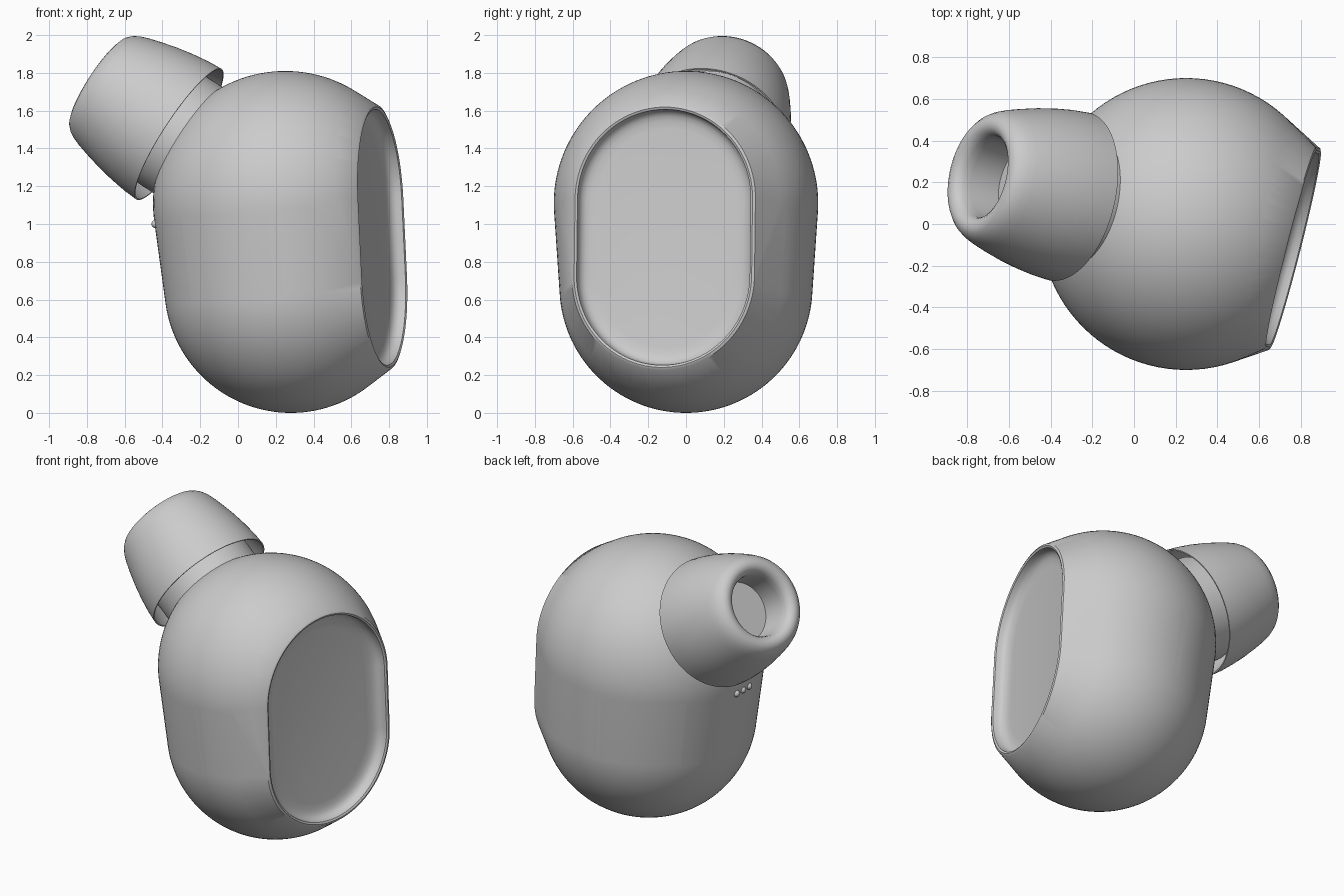
import bpy, bmesh, math
from mathutils import Vector, Matrix

if "Cube" in bpy.data.objects:
    bpy.data.objects.remove(bpy.data.objects["Cube"])


def finish(bm, name, angle=35):
    bmesh.ops.recalc_face_normals(bm, faces=bm.faces[:])
    mesh = bpy.data.meshes.new(name)
    bm.to_mesh(mesh)
    bm.free()
    ob = bpy.data.objects.new(name, mesh)
    bpy.context.collection.objects.link(ob)
    bpy.ops.object.select_all(action='DESELECT')
    ob.select_set(True)
    bpy.context.view_layer.objects.active = ob
    bpy.ops.object.shade_smooth_by_angle(angle=math.radians(angle))
    return ob


def skin(bm, rings, close=False):
    # quads between successive rings of vertices
    pairs = list(zip(rings, rings[1:])) + ([(rings[-1], rings[0])] if close else [])
    for a, b in pairs:
        n = len(a)
        for i in range(n):
            j = (i + 1) % n
            bm.faces.new((a[i], a[j], b[j], b[i]))


# Frame of the tilted outer face
U = Vector((0.25, 0.98, 0)).normalized()
N = U.cross(Vector((-0.05, 0, 1))).normalized()
V = N.cross(U)
FACE = Vector((0.765, -0.12, 0.93))


def stadium(inset, depth, n=48):
    r, half, pts = 0.505 - inset, 0.205, []
    for side in (1, -1):
        for i in range(n + 1):
            a = math.pi * i / n + (0 if side == 1 else math.pi)
            pts.append(FACE + U * r * math.cos(a)
                       + V * (r * math.sin(a) + side * half) + N * depth)
    return pts


# Shell: tapered capsule hulled out to the rounded rim of the face
bm = bmesh.new()
TOP = Vector((0.25, 0, 1.11))
for centre, radius in ((TOP, 0.70), (Vector((0.28, 0, 0.67)), 0.67)):
    bmesh.ops.create_uvsphere(bm, u_segments=96, v_segments=64, radius=radius,
                              matrix=Matrix.Translation(centre))
bmesh.ops.delete(bm, geom=[v for v in bm.verts if (v.co - FACE).dot(N) > -0.03],
                 context='VERTS')
bmesh.ops.delete(bm, geom=bm.edges[:], context='EDGES_FACES')
pts = [v.co.copy() for v in bm.verts]
bm.free()
bm = bmesh.new()
# the edges-only deletion may drop loose points, so sample again when needed
if not pts:
    for centre, radius in ((TOP, 0.70), (Vector((0.28, 0, 0.67)), 0.67)):
        for i in range(65):
            p = math.pi * i / 64
            for k in range(96 if 0 < i < 64 else 1):
                a = math.tau * k / 96
                co = centre + radius * Vector((math.sin(p) * math.cos(a),
                                               math.sin(p) * math.sin(a), math.cos(p)))
                if (co - FACE).dot(N) < -0.03:
                    pts.append(co)
for inset, depth in ((0, -0.02), (0.006, -0.006), (0.02, 0)):
    pts += stadium(inset, depth)
for p in pts:
    bm.verts.new(p)
bmesh.ops.convex_hull(bm, input=bm.verts[:])
bmesh.ops.delete(bm, geom=[v for v in bm.verts if not v.link_faces], context='VERTS')
cap = [f for f in bm.faces if all((v.co - FACE).dot(N) > -1e-4 for v in f.verts)]
bmesh.ops.delete(bm, geom=cap, context='FACES')
finish(bm, "shell")

# Recessed touch panel with a filleted floor
bm = bmesh.new()
rings = [[bm.verts.new(p) for p in stadium(i, d)] for i, d in (
    (0.02, 0), (0.032, -0.006), (0.036, -0.035), (0.046, -0.055),
    (0.065, -0.068), (0.09, -0.076), (0.13, -0.08))]
skin(bm, rings)
bm.faces.new(rings[-1])
ob = finish(bm, "touch_panel")
if ob.data.polygons[-1].normal.dot(N) < 0:
    ob.data.flip_normals()

# Ear tip and nozzle, turned around an axis leaving the upper sphere
AXIS = Vector((-0.82, 0.20, 0.535)).normalized()
BASE = Vector((-0.312, 0.132, 1.475))
ROT = AXIS.to_track_quat('Z', 'Y')


def lathe(name, profile, close, n=96):
    bm = bmesh.new()
    rings = [[bm.verts.new(BASE + ROT @ Vector((r * math.cos(math.tau * k / n),
                                               r * math.sin(math.tau * k / n), t)))
              for k in range(n)] for t, r in profile]
    skin(bm, rings, close)
    if not close:
        bm.faces.new(rings[-1])
        bm.faces.new(rings[0])
    return finish(bm, name)


lathe("ear_tip", [
    (0, 0.405), (0.0, 0.413), (0.08, 0.408), (0.17, 0.396), (0.26, 0.379), (0.35, 0.357),
    (0.42, 0.337), (0.46, 0.322), (0.49, 0.305), (0.512, 0.283), (0.522, 0.258),
    (0.518, 0.232), (0.503, 0.212), (0.48, 0.2), (0.44, 0.194), (0.25, 0.19),
    (0.25, 0.34), (0.15, 0.375)], True)
lathe("nozzle", [(-0.25, 0.335), (0.1, 0.335), (0.12, 0.32), (0.12, 0.225),
                 (0.28, 0.225), (0.28, 0.18)], False)

# Charging pins in a row below the ear tip
for k in (-1, 0, 1):
    bm = bmesh.new()
    bmesh.ops.create_uvsphere(bm, u_segments=20, v_segments=12, radius=0.022,
                              matrix=Matrix.Translation((-0.436, 0.012 + 0.066 * k, 1.0)))
    finish(bm, f"charging_pin_{k + 2}")
